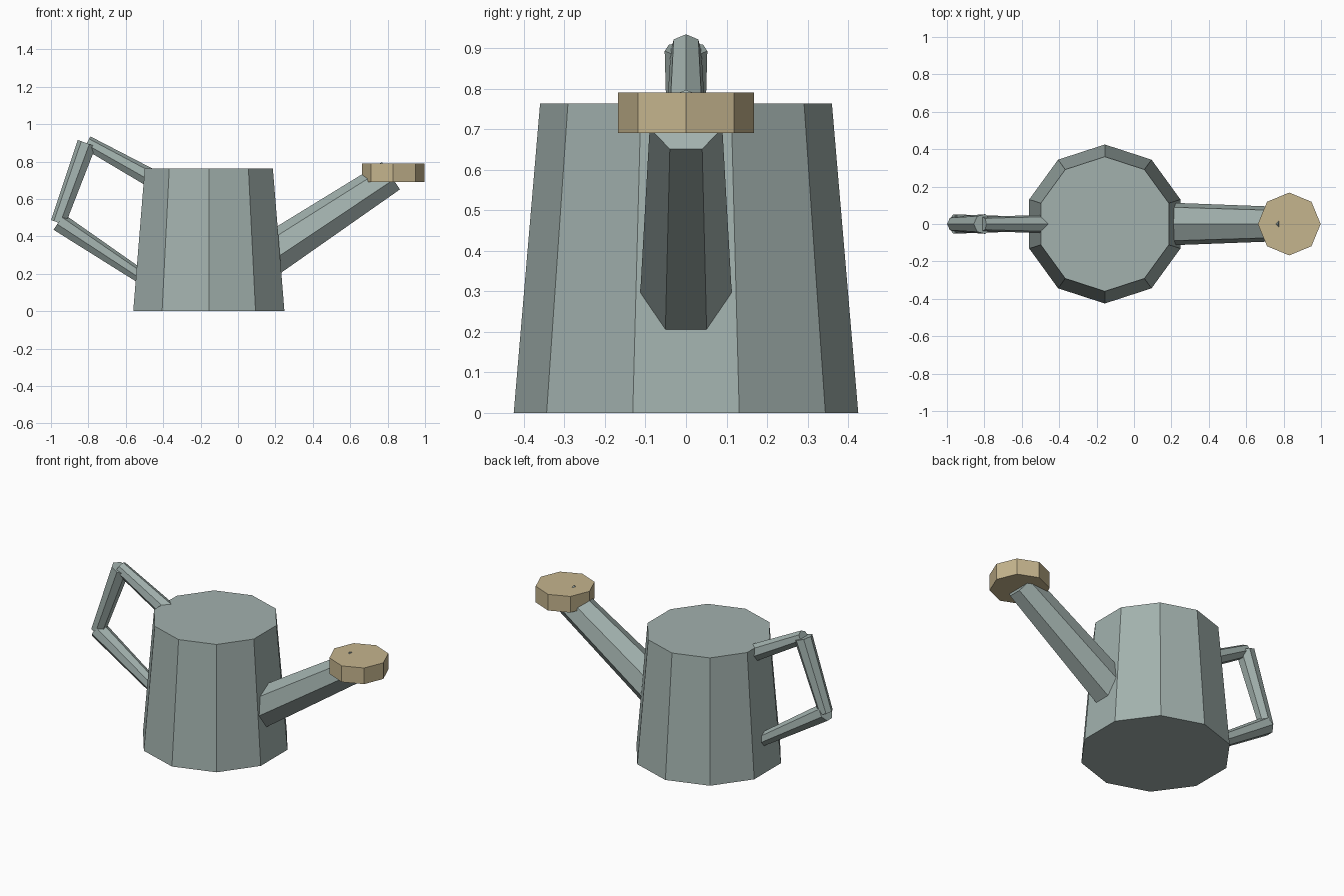
import bpy
from math import pi
from mathutils import Vector, Matrix

if "Cube" in bpy.data.objects:
    bpy.data.objects.remove(bpy.data.objects["Cube"])


def material(name, rgb):
    m = bpy.data.materials.new(name)
    m.diffuse_color = (*rgb, 1)
    m.use_nodes = True
    m.node_tree.nodes["Principled BSDF"].inputs["Base Color"].default_value = m.diffuse_color
    return m


metal = material("painted_metal", (0.36, 0.44, 0.42))
brass = material("brass", (0.56, 0.46, 0.27))


def cone(name, start, end, r1, r2, sides, mat, turn=0.0):
    """Flat-sided tapered tube between two points, first corner facing up."""
    a, b = Vector(start), Vector(end)
    axis = b - a
    bpy.ops.mesh.primitive_cone_add(vertices=sides, radius1=r1, radius2=r2,
                                    depth=axis.length)
    ob = bpy.context.object
    ob.name = name
    # Local frame: Z along the tube, Y as near to up as possible
    z = axis.normalized()
    up = Vector((0, 0, 1)) if abs(z.z) < 0.999 else Vector((0, 1, 0))
    y = (up - z * up.dot(z)).normalized()
    rot = Matrix((y.cross(z), y, z)).transposed().to_4x4()
    ob.matrix_world = (Matrix.Translation((a + b) / 2) @ rot
                       @ Matrix.Rotation(turn, 4, 'Z'))
    ob.data.materials.append(mat)
    return ob


# Ten-sided tapered can
cone("can_body", (-0.156, 0, 0), (-0.156, 0, 0.763), 0.425, 0.36, 10, metal)

# Seven-sided spout
cone("spout", (0.10, 0, 0.246), (0.82, 0, 0.72), 0.12, 0.092, 7, metal)

# Eight-sided rose on the spout tip
cone("rose", (0.83, 0, 0.69), (0.83, 0, 0.79), 0.168, 0.168, 8, brass)

# Handle made of three tapered bars
cone("handle_top", (-0.44, 0, 0.695), (-0.808, 0, 0.90), 0.052, 0.039, 7, metal)
cone("handle_grip", (-0.806, 0, 0.897), (-0.96, 0, 0.473), 0.054, 0.042, 7, metal)
cone("handle_bottom", (-0.96, 0, 0.475), (-0.44, 0, 0.131), 0.053, 0.036, 7, metal)
